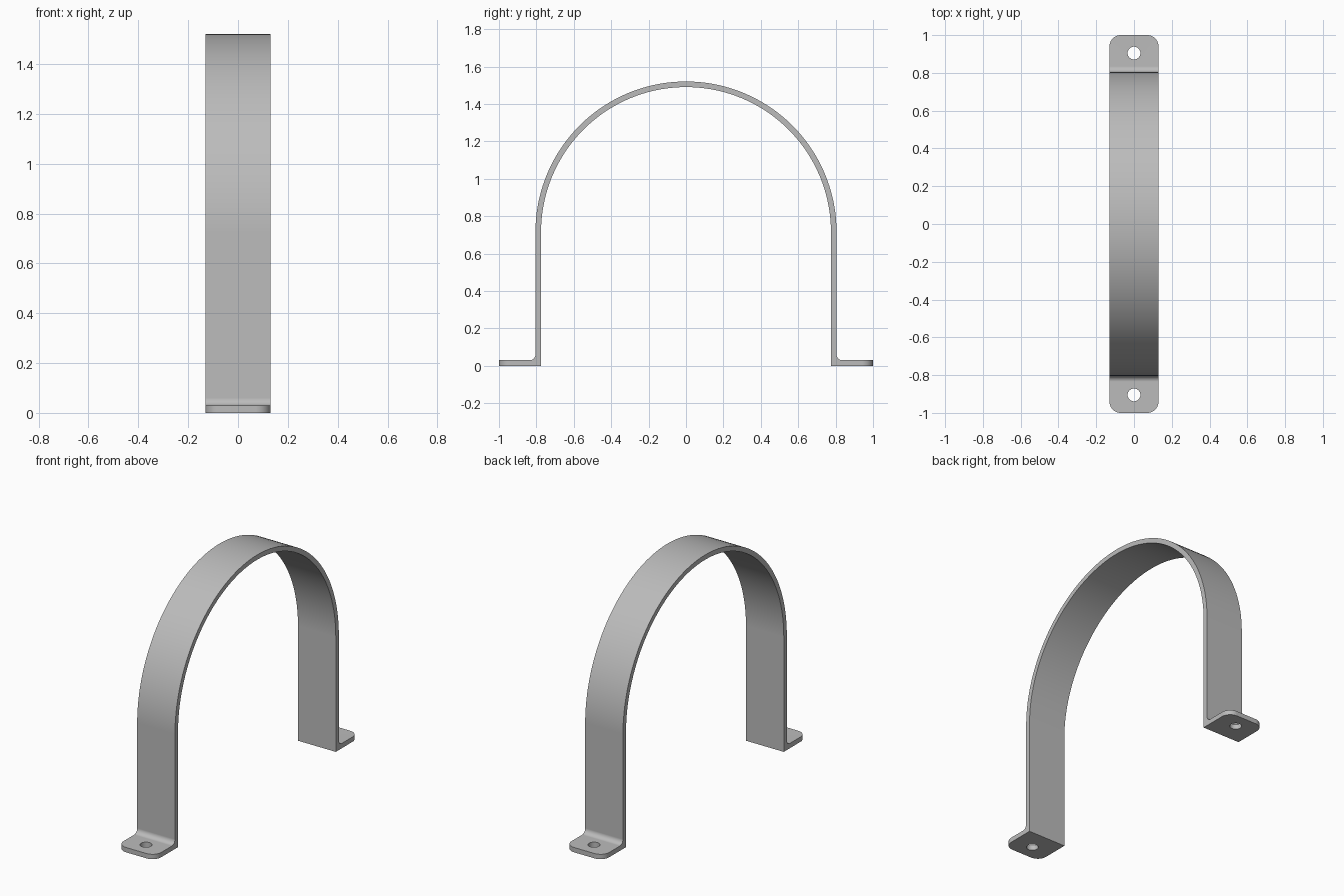
import bpy, bmesh
from math import sin, cos, pi, radians

cube = bpy.data.objects.get("Cube")
if cube:
    bpy.data.objects.remove(cube, do_unlink=True)

HALF_W, THICK = 0.13, 0.03
R_OUT, R_IN, Z_ARC = 0.805, 0.775, 0.715
FILLET, CORNER = 0.03, 0.06
HOLE_Y, HOLE_R = 0.905, 0.034

steel = bpy.data.materials.new("grey_steel")
steel.use_nodes = True
grey = (0.5, 0.5, 0.5, 1)
steel.diffuse_color = grey
steel.node_tree.nodes["Principled BSDF"].inputs["Base Color"].default_value = grey


def arc(cy, cz, r, start, end, steps):
    """Points (y, z) along a circular arc, angles in degrees."""
    angles = [radians(start + (end - start) * i / steps) for i in range(steps + 1)]
    return [(cy + r * cos(a), cz + r * sin(a)) for a in angles]


# Strap outline: foot, fillet, outer arch, mirrored fillet and foot, inner arch
foot = [(R_IN, 0), (1, 0), (1, THICK)]
foot += arc(R_OUT + FILLET, THICK + FILLET, FILLET, 270, 180, 8)
outline = foot + arc(0, Z_ARC, R_OUT, 0, 180, 72)
outline += [(-y, z) for y, z in reversed(foot)]
outline += arc(0, Z_ARC, R_IN, 180, 0, 72)

bm = bmesh.new()
side = bm.faces.new([bm.verts.new((-HALF_W, y, z)) for y, z in outline])
swept = bmesh.ops.extrude_face_region(bm, geom=[side])
bmesh.ops.translate(bm, vec=(2 * HALF_W, 0, 0),
                    verts=[v for v in swept["geom"] if isinstance(v, bmesh.types.BMVert)])
bmesh.ops.recalc_face_normals(bm, faces=bm.faces)

# Rounded foot corners
tips = [e for e in bm.edges
        if all(abs(v.co.y) > 0.99 for v in e.verts)
        and abs(e.verts[0].co.z - e.verts[1].co.z) > 0.01]
bmesh.ops.bevel(bm, geom=tips, offset=CORNER, segments=10, profile=0.5, affect='EDGES')
mesh = bpy.data.meshes.new("strap")
bm.to_mesh(mesh)
bm.free()
strap = bpy.data.objects.new("strap", mesh)
bpy.context.collection.objects.link(strap)
mesh.materials.append(steel)

# Screw holes through both feet
for sign in (-1, 1):
    bpy.ops.mesh.primitive_cylinder_add(vertices=32, radius=HOLE_R, depth=0.2,
                                        location=(0, sign * HOLE_Y, 0))
    cutter = bpy.context.object
    cutter.name = "hole_cutter"
    cutter.hide_render = True
    cutter.data.materials.append(steel)
    cut = strap.modifiers.new("screw_hole", 'BOOLEAN')
    cut.operation, cut.solver, cut.object = 'DIFFERENCE', 'EXACT', cutter
    bpy.context.view_layer.objects.active = strap
    bpy.ops.object.modifier_apply(modifier=cut.name)
    bpy.data.objects.remove(cutter, do_unlink=True)

# Smooth curves, crisp edges
bpy.ops.object.select_all(action='DESELECT')
strap.select_set(True)
bpy.context.view_layer.objects.active = strap
bpy.ops.object.shade_smooth_by_angle(angle=radians(30))
weighted = strap.modifiers.new("weighted_normals", 'WEIGHTED_NORMAL')
weighted.keep_sharp = True
